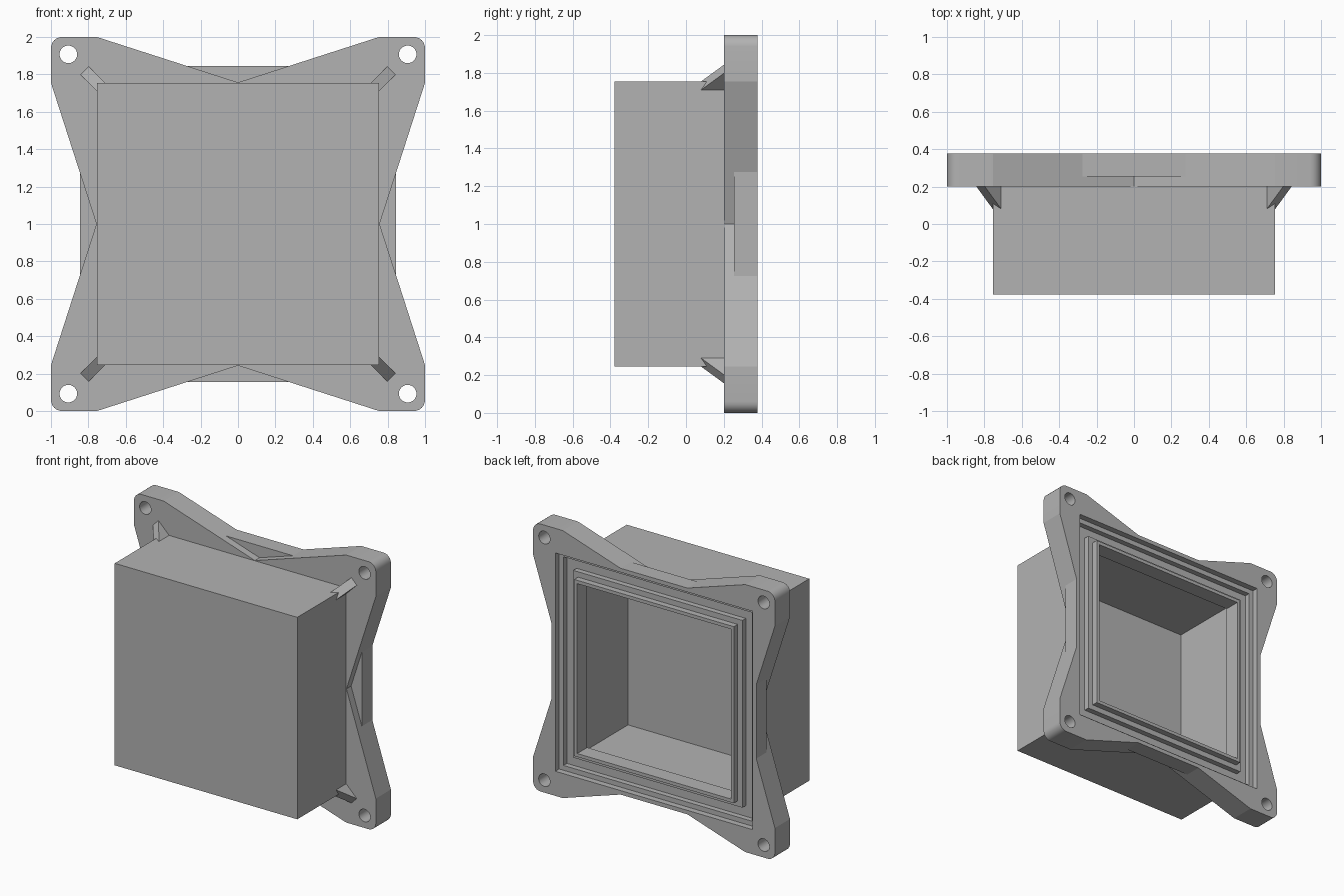
import bpy, bmesh, math
from mathutils import Vector

cube = bpy.data.objects.get("Cube")
if cube:
    bpy.data.objects.remove(cube)

grey = bpy.data.materials.new("plain grey")
grey.use_nodes = True
grey.diffuse_color = (0.45, 0.45, 0.45, 1)
grey.node_tree.nodes["Principled BSDF"].inputs["Base Color"].default_value = grey.diffuse_color

CORNERS = [(1, 1), (-1, 1), (-1, -1), (1, -1)]
BACK = 0.378      # rear face of the flange
FRONT = 0.2       # front face of the flange
STEP = 0.255      # front of the hidden backing square


def finish(bm, name):
    bmesh.ops.recalc_face_normals(bm, faces=bm.faces)
    mesh = bpy.data.meshes.new(name)
    bm.to_mesh(mesh)
    bm.free()
    mesh.materials.append(grey)
    obj = bpy.data.objects.new(name, mesh)
    bpy.context.collection.objects.link(obj)
    return obj


def square_lathe(name, profile, ring=False):
    """Sweep (half width, y) points round a square; a ring closes on itself."""
    bm = bmesh.new()
    rows = [[bm.verts.new((sx * h, y, 1 + sz * h)) for sx, sz in CORNERS] for h, y in profile]
    pairs = list(zip(rows, rows[1:]))
    if ring:
        pairs.append((rows[-1], rows[0]))
    else:
        bm.faces.new(rows[0])
        bm.faces.new(rows[-1])
    for a, b in pairs:
        for i in range(4):
            j = (i + 1) % 4
            bm.faces.new((a[i], a[j], b[j], b[i]))
    return finish(bm, name)


def prism(name, outline, y0, y1):
    """Extrude an (x, z) outline along y."""
    bm = bmesh.new()
    face = bm.faces.new([bm.verts.new((x, y0, 1 + z)) for x, z in outline])
    new = bmesh.ops.extrude_face_region(bm, geom=[face])["geom"]
    verts = [v for v in new if isinstance(v, bmesh.types.BMVert)]
    bmesh.ops.translate(bm, verts=verts, vec=(0, y1 - y0, 0))
    return finish(bm, name)


def boolean(obj, tool, operation="DIFFERENCE"):
    mod = obj.modifiers.new(operation.lower(), "BOOLEAN")
    mod.operation = operation
    mod.solver = "EXACT"
    mod.object = tool
    bpy.context.view_layer.objects.active = obj
    bpy.ops.object.modifier_apply(modifier=mod.name)


# Star-shaped flange outline: one rounded corner, turned four times
RADIUS = 0.06
quarter = [(1, 0.755)]
for i in range(7):
    a = math.radians(15 * i)
    quarter.append((1 - RADIUS + RADIUS * math.cos(a), 1 - RADIUS + RADIUS * math.sin(a)))
quarter += [(0.755, 1), (0, 0.757)]
star = []
for turn in range(4):
    for x, z in quarter:
        for _ in range(turn):
            x, z = -z, x
        star.append((x, z))

flange = prism("mounting_flange", star, FRONT, BACK)
backing = square_lathe("backing_square", [(0.846, STEP), (0.846, BACK)])
boolean(flange, backing, "UNION")

# Box body
body = square_lathe("box_body", [(0.755, -0.378), (0.755, FRONT)])

# Hollow interior with a narrower lip at the mouth
cavity = square_lathe("cavity_cutter", [(0.716, -0.338), (0.716, 0.26), (0.635, 0.26), (0.635, 0.5)])
boolean(flange, cavity)
boolean(body, cavity)

# Stepped seal groove round the mouth
MID, FLOOR = BACK - 0.045, BACK - 0.085
groove = square_lathe("groove_cutter", [
    (0.816, 0.5), (0.816, MID), (0.78, MID), (0.78, FLOOR),
    (0.70, FLOOR), (0.70, MID), (0.66, MID), (0.66, 0.5)], ring=True)
boolean(flange, groove)

# Screw holes
cutters = [backing, cavity, groove]
for sx, sz in CORNERS:
    circle = [(sx * 0.907 + 0.047 * math.cos(t * math.tau / 32),
               sz * 0.907 + 0.047 * math.sin(t * math.tau / 32)) for t in range(32)]
    hole = prism("hole_cutter", circle, 0, 0.5)
    boolean(flange, hole)
    cutters.append(hole)
for cutter in cutters:
    bpy.data.objects.remove(cutter)

# Diagonal gussets between the body corners and the flange
NAMES = ["upper_left", "upper_right", "lower_right", "lower_left"]
for (sx, sz), label in zip(CORNERS, NAMES):
    bm = bmesh.new()
    side = Vector((sx, 0, -sz)) * 0.0225
    ends = []
    for s in (-1, 1):
        ends.append([bm.verts.new(Vector((sx * r, y, 1 + sz * r)) + side * s)
                     for r, y in ((0.7325, 0.08), (0.82, FRONT), (0.7325, FRONT))])
        bm.faces.new(ends[-1])
    for i in range(3):
        j = (i + 1) % 3
        bm.faces.new((ends[0][i], ends[0][j], ends[1][j], ends[1][i]))
    finish(bm, label + "_gusset")

# Smooth only the rounded corners and holes
bpy.ops.object.select_all(action="DESELECT")
flange.select_set(True)
bpy.context.view_layer.objects.active = flange
bpy.ops.object.shade_smooth_by_angle(angle=math.radians(16))
